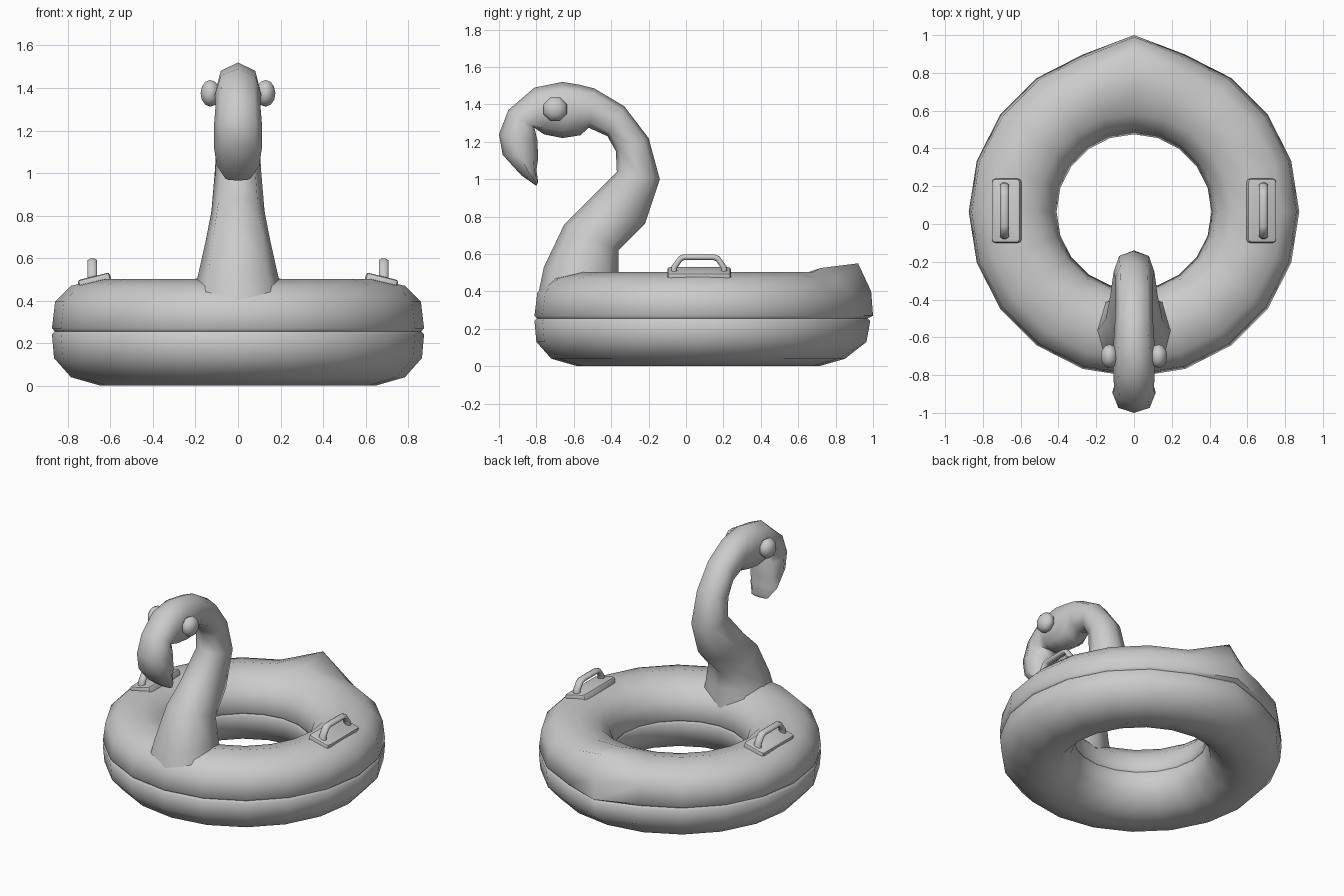
import bpy, bmesh, math
from mathutils import Vector, Matrix

if "Cube" in bpy.data.objects:
    bpy.data.objects.remove(bpy.data.objects["Cube"])

vinyl = bpy.data.materials.new("grey vinyl")
vinyl.diffuse_color = (0.6, 0.6, 0.6, 1)
vinyl.use_nodes = True
vinyl.node_tree.nodes["Principled BSDF"].inputs["Base Color"].default_value = vinyl.diffuse_color


def finish(name, bm, angle=60):
    bmesh.ops.recalc_face_normals(bm, faces=bm.faces)
    me = bpy.data.meshes.new(name)
    bm.to_mesh(me)
    bm.free()
    me.materials.append(vinyl)
    ob = bpy.data.objects.new(name, me)
    bpy.context.collection.objects.link(ob)
    bpy.ops.object.select_all(action='DESELECT')
    ob.select_set(True)
    bpy.context.view_layer.objects.active = ob
    bpy.ops.object.shade_smooth_by_angle(angle=math.radians(angle))
    return ob


def loft(bm, rings, closed=False):
    """Skin a list of point rings; cap the ends unless closed."""
    vs = [[bm.verts.new(p) for p in r] for r in rings]
    n = len(vs[0])
    pairs = list(zip(vs, vs[1:])) + ([(vs[-1], vs[0])] if closed else [])
    for a, b in pairs:
        for i in range(n):
            j = (i + 1) % n
            bm.faces.new((a[i], a[j], b[j], b[i]))
    if not closed:
        bm.faces.new(vs[0])
        bm.faces.new(vs[-1])


def soft_pow(v, e=0.88):
    return math.copysign(abs(v) ** e, v)


# Swim ring: (radius, height) profile with a seam groove, swept in 20 steps
CY = 0.065
profile = [(0.862, 0.256), (0.875, 0.27), (0.86, 0.395), (0.785, 0.47),
           (0.645, 0.503), (0.515, 0.47), (0.435, 0.39), (0.41, 0.27),
           (0.42, 0.256), (0.41, 0.242), (0.435, 0.13), (0.515, 0.04),
           (0.645, 0.0), (0.785, 0.04), (0.865, 0.13), (0.875, 0.242)]
# pointed tail: (y, z) overrides on the rearmost section
tail = {0: (0.97, 0.256), 1: (1.0, 0.27), 2: (0.99, 0.40), 3: (0.92, 0.55),
        4: (0.72, 0.525), 14: (0.965, 0.13), 15: (0.985, 0.242)}
rings = []
for k in range(20):
    a = math.radians(18 * k)
    ring = []
    for i, (r, z) in enumerate(profile):
        p = (r * math.cos(a), CY + r * math.sin(a), z)
        if k == 5 and i in tail:
            p = (0, *tail[i])
        ring.append(p)
    rings.append(ring)
bm = bmesh.new()
loft(bm, rings, closed=True)
finish("swim_ring", bm)

# Neck, head and hooked beak: outer (y, z), inner (y, z), half width
sections = [
    (-0.36, 0.38, -0.80, 0.34, 0.23), (-0.36, 0.51, -0.76, 0.53, 0.188),
    (-0.36, 0.62, -0.65, 0.76, 0.15), (-0.22, 0.76, -0.53, 0.88, 0.125),
    (-0.14, 1.00, -0.37, 1.04, 0.108), (-0.20, 1.22, -0.375, 1.15, 0.10),
    (-0.33, 1.39, -0.42, 1.23, 0.098), (-0.49, 1.485, -0.52, 1.275, 0.10),
    (-0.57, 1.505, -0.565, 1.235, 0.105), (-0.66, 1.52, -0.66, 1.22, 0.11),
    (-0.81, 1.49, -0.76, 1.24, 0.11), (-0.95, 1.37, -0.81, 1.275, 0.105),
    (-1.00, 1.24, -0.795, 1.21, 0.113), (-0.98, 1.13, -0.79, 1.11, 0.113),
    (-0.88, 1.02, -0.80, 1.05, 0.10), (-0.80, 0.965, -0.79, 0.985, 0.06)]
rings = []
for oy, oz, iy, iz, w in sections:
    c = Vector((0, (oy + iy) / 2, (oz + iz) / 2))
    h = Vector((0, (oy - iy) / 2, (oz - iz) / 2))
    side = Vector((w, 0, 0))
    rings.append([c + h * soft_pow(math.cos(t)) + side * soft_pow(math.sin(t))
                  for t in (math.tau * k / 8 for k in range(8))])
bm = bmesh.new()
loft(bm, rings)
finish("neck_and_head", bm)

for s, label in ((-1, "left"), (1, "right")):
    # Eye: flattened low-poly ball
    bm = bmesh.new()
    bmesh.ops.create_uvsphere(
        bm, u_segments=8, v_segments=6, radius=1,
        matrix=Matrix.Translation((s * 0.13, -0.70, 1.375))
        @ Matrix.Rotation(math.pi / 2, 4, 'Y')
        @ Matrix.Rotation(math.pi / 8, 4, 'Z')
        @ Matrix.Diagonal((0.068, 0.068, 0.046, 1)))
    finish(label + "_eye", bm)

    # Handle plate: bevelled slab tilted with the ring surface
    bm = bmesh.new()
    bmesh.ops.create_cube(bm, size=1, matrix=Matrix.Diagonal((0.155, 0.34, 0.04, 1)))
    bmesh.ops.bevel(bm, geom=[e for e in bm.edges if abs(e.verts[0].co.z - e.verts[1].co.z) > 0.01],
                    offset=0.018, segments=2, affect='EDGES', profile=0.5)
    rim = [e for e in bm.edges if all(v.co.z > 0.01 for v in e.verts)]
    bmesh.ops.bevel(bm, geom=rim, offset=0.012, segments=2, affect='EDGES', profile=0.5)
    bm.transform(Matrix.Translation((s * 0.675, 0.07, 0.495))
                 @ Matrix.Rotation(s * math.radians(14), 4, 'Y'))
    finish(label + "_handle_plate", bm, 40)

    # Handle grip: flattened tube along an arch
    path = [(-0.135, 0.49, 0), (-0.132, 0.53, 25), (-0.10, 0.575, 60), (-0.08, 0.583, 85),
            (0.08, 0.583, 95), (0.10, 0.575, 120), (0.132, 0.53, 155), (0.135, 0.49, 180)]
    rings = []
    for y, z, deg in path:
        a = math.radians(deg)
        n = Vector((0, -math.cos(a), math.sin(a)))
        rings.append([Vector((s * 0.685, 0.07 + y, z)) + n * (0.017 * math.cos(t))
                      + Vector((0.025 * math.sin(t), 0, 0))
                      for t in (math.tau * (k + 0.5) / 8 for k in range(8))])
    bm = bmesh.new()
    loft(bm, rings)
    finish(label + "_handle_grip", bm)
